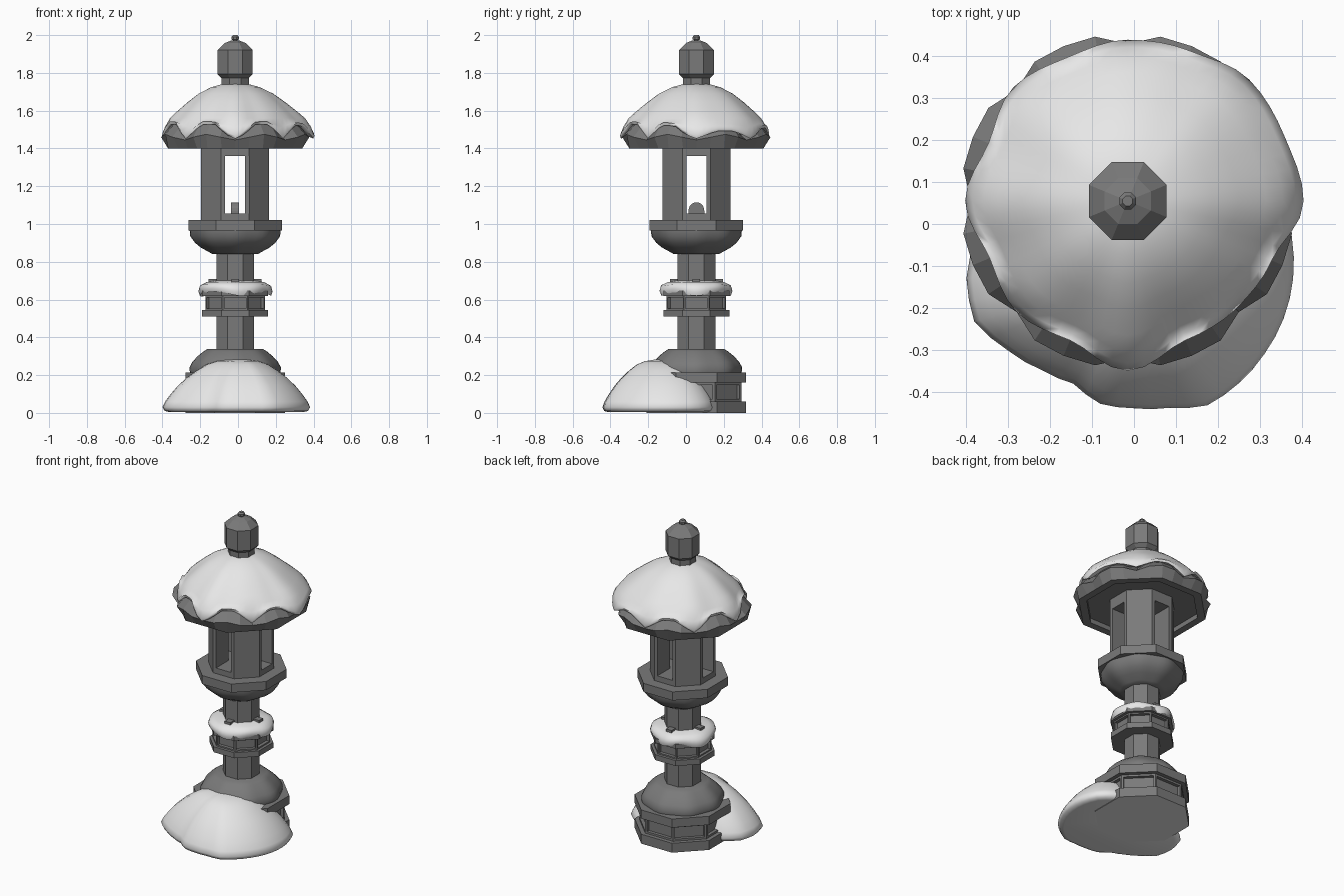
import bpy, bmesh, math
from math import cos, sin, pi, radians

cube = bpy.data.objects.get("Cube")
if cube:
    bpy.data.objects.remove(cube, do_unlink=True)

CX, CY = -0.015, 0.055   # lantern axis


def material(name, value):
    m = bpy.data.materials.new(name)
    m.use_nodes = True
    col = (value, value, value, 1)
    m.diffuse_color = col
    bsdf = m.node_tree.nodes["Principled BSDF"]
    bsdf.inputs["Base Color"].default_value = col
    bsdf.inputs["Roughness"].default_value = 0.9
    return m


STONE = material("dark stone", 0.195)
SNOW = material("snow white", 0.8)


def finish(name, bm, mat, smooth=None, at=(CX, CY)):
    bmesh.ops.recalc_face_normals(bm, faces=bm.faces)
    me = bpy.data.meshes.new(name)
    bm.to_mesh(me)
    bm.free()
    me.materials.append(mat)
    ob = bpy.data.objects.new(name, me)
    ob.location = (*at, 0)
    bpy.context.collection.objects.link(ob)
    if smooth:
        bpy.ops.object.select_all(action="DESELECT")
        ob.select_set(True)
        bpy.context.view_layer.objects.active = ob
        bpy.ops.object.shade_smooth_by_angle(angle=radians(smooth))
    return ob


def loft(rings):
    """Skin a stack of closed rings and cap both ends."""
    bm = bmesh.new()
    loops = [[bm.verts.new(p) for p in ring] for ring in rings]
    n = len(loops[0])
    for a, b in zip(loops, loops[1:]):
        for i in range(n):
            j = (i + 1) % n
            bm.faces.new((a[i], a[j], b[j], b[i]))
    bm.faces.new(loops[0][::-1])
    bm.faces.new(loops[-1])
    return bm


def ring(n, z, radius, phase=0.0):
    """radius is a number or a function of the angle; so is z."""
    pts = []
    for i in range(n):
        t = 2 * pi * i / n + phase
        r = radius(t) if callable(radius) else radius
        h = z(t) if callable(z) else z
        pts.append((r * cos(t), r * sin(t), h))
    return pts


def octagon(name, profile, panels=0.0):
    """Eight-sided stone turned from (apothem, z) pairs, with optional sunk panels."""
    bm = loft([ring(8, z, a / cos(pi / 8), pi / 8) for a, z in profile])
    if panels:
        bmesh.ops.recalc_face_normals(bm, faces=bm.faces)
        sides = [f for f in bm.faces if abs(f.normal.z) < 0.1]
        bmesh.ops.inset_individual(bm, faces=sides, thickness=panels)
        bmesh.ops.inset_individual(bm, faces=sides, thickness=0.0005, depth=-0.02)
    return finish(name, bm, STONE)


def blend(values):
    """Smooth periodic interpolation of evenly spaced values round the circle."""
    n = len(values)

    def f(t):
        u = (t / (2 * pi) * n) % n
        i = int(u)
        s = (1 - cos(pi * (u - i))) / 2
        return values[i % n] * (1 - s) + values[(i + 1) % n] * s
    return f


def corner(t):
    """0 at the middle of an octagon side, 1 at its corner."""
    u = (t / (pi / 4)) % 1
    return 1 - abs(2 * u - 1)


# Base plinth: two slabs with a panelled band between; its underside is snowy
base = octagon("base_slab", [(0.263, 0), (0.263, 0.06)])
base.data.materials.append(SNOW)
for p in base.data.polygons:
    p.material_index = 1 if p.normal.z < -0.9 else 0
octagon("base_band", [(0.238, 0.06), (0.238, 0.16)], 0.018)
octagon("base_cornice", [(0.263, 0.16), (0.263, 0.215)])


# Rounded lotus stones, gently lobed
def lotus(name, profile):
    rings = [ring(48, z, lambda t, r=r: r * (1 + 0.02 * cos(8 * t))) for r, z in profile]
    finish(name, loft(rings), STONE, 40)


lotus("base_lotus", [(0.235, 0.215), (0.238, 0.24), (0.222, 0.27),
                     (0.195, 0.3), (0.165, 0.325), (0.145, 0.338)])
lotus("bowl_lotus", [(0.12, 0.842), (0.133, 0.85), (0.178, 0.875),
                     (0.208, 0.9), (0.233, 0.935), (0.236, 0.965)])

# Shaft with its panelled collar
octagon("shaft", [(0.1, 0.33), (0.1, 0.85)])
octagon("collar_slab", [(0.175, 0.51), (0.175, 0.545)])
octagon("collar_band", [(0.158, 0.545), (0.158, 0.62)], 0.012)
octagon("collar_cornice", [(0.175, 0.62), (0.175, 0.648)])


def box(name, size, at, turn):
    bm = bmesh.new()
    bmesh.ops.create_cube(bm, size=1)
    for v in bm.verts:
        v.co = (v.co.x * size[0] + at[0], v.co.y * size[1], v.co.z * size[2] + at[1])
    finish(name, bm, STONE).rotation_euler.z = turn


for k in range(4):
    box("collar_tab_%d" % (k + 1), (0.05, 0.04, 0.025), (0.115, 0.697), k * pi / 2)

# Light chamber: floor, ceiling and four solid corner piers leaving crossed openings
octagon("platform", [(0.248, 0.965), (0.248, 1.02)])
octagon("chamber_floor", [(0.18, 1.02), (0.18, 1.055)])
octagon("chamber_ceiling", [(0.18, 1.36), (0.18, 1.435)])
A, W, E = 0.18, 0.053, 0.0746
PIER = [(A, W), (A, E), (E, A), (W, A), (W, W)]
for k in range(4):
    bm = loft([[(x, y, z) for x, y in PIER] for z in (1.055, 1.36)])
    finish("chamber_pier_%d" % (k + 1), bm, STONE).rotation_euler.z = k * pi / 2

# Small arched lamp on the chamber floor
arch = [(0.042 * cos(pi * i / 10), 1.07 + 0.045 * sin(pi * i / 10)) for i in range(11)]
arch = [(0.042, 1.055)] + arch + [(-0.042, 1.055)]
finish("lamp", loft([[(x, y, z) for y, z in arch] for x in (-0.021, 0.021)]), STONE)


# Roof: recessed underside, upturned corner lobes and a sloping top
def side(a):
    return lambda t: a / cos((t + pi / 8) % (pi / 4) - pi / 8)


def rim_radius(t):
    return 0.375 + 0.025 * min(1, 2 * corner(t))


roof = [ring(32, 1.43, side(0.31)), ring(32, 1.4, side(0.31)), ring(32, 1.4, side(0.355)),
        ring(32, lambda t: 1.445 + 0.03 * corner(t), rim_radius),
        ring(32, lambda t: 1.46 + 0.07 * min(1, 1.7 * corner(t)), 0.347),
        ring(32, 1.7, 0.07)]
finish("roof", loft(roof), STONE)

# Finial
octagon("finial_neck", [(0.072, 1.69), (0.072, 1.772)])
octagon("finial", [(0.072, 1.772), (0.093, 1.793), (0.093, 1.92), (0.055, 1.958), (0.02, 1.972)])
octagon("finial_knob", [(0.012, 1.965), (0.012, 1.973), (0.02, 1.978),
                        (0.02, 1.99), (0.012, 2.0)])

# Snow cap on the roof, drooping between the corner lobes
cap = blend([0.42, 0.405, 0.41, 0.388, 0.385, 0.372, 0.385, 0.36,
             0.388, 0.357, 0.375, 0.36, 0.405, 0.36, 0.365, 0.372])


def cap_edge(t):
    reach = min(1, max(0, (cap(t) - 0.365) / 0.04))
    return 1.452 + (0.075 - 0.035 * reach) * min(1, 1.5 * corner(t))


def scaled(f, s):
    return lambda t: f(t) * s


def rounder(s):
    """Follow the rim outline low down and a plain circle towards the top."""
    return lambda t: s * (cap(t) * s + 0.385 * (1 - s))


rings = [ring(64, lambda t: cap_edge(t) + 0.012, scaled(cap, 0.92)),
         ring(64, cap_edge, scaled(cap, 0.985)),
         ring(64, lambda t: cap_edge(t) + 0.015, cap),
         ring(64, lambda t: 1.515 + 0.3 * (cap_edge(t) - 1.452), scaled(cap, 0.955))]
for s, z in [(0.89, 1.56), (0.8, 1.594), (0.65, 1.645), (0.5, 1.69), (0.33, 1.724), (0.15, 1.744)]:
    rings.append(ring(64, z, rounder(s)))
finish("roof_snow", loft(rings), SNOW, 80)

# Snow on the collar
pad = blend([0.194, 0.185, 0.176, 0.188, 0.178, 0.194, 0.185, 0.19, 0.192, 0.182, 0.18])
droop = blend([-0.01, 0.012, -0.012, 0.01, -0.014, 0.006, 0.012, -0.01, 0.008])
rings = []
for s, z, d in [(0.9, 0.64, 1), (0.98, 0.63, 1), (1.02, 0.65, 0.8), (0.98, 0.676, 0.4),
                (0.8, 0.692, 0), (0.5, 0.702, 0)]:
    rings.append(ring(48, lambda t, z=z, d=d: z + d * droop(t), scaled(pad, s)))
finish("collar_snow", loft(rings), SNOW, 80)

# Snow drift heaped against the front of the base
drift = blend([0.38, 0.39, 0.395, 0.375, 0.325, 0.24, 0.2, 0.2, 0.22, 0.27, 0.34, 0.39,
               0.4, 0.395, 0.346, 0.31, 0.29, 0.31, 0.31, 0.32, 0.35, 0.354, 0.36, 0.37])
rings = [ring(48, z, scaled(drift, s)) for s, z in
         [(0.9, 0.004), (0.97, 0.01), (1, 0.03), (0.965, 0.06), (0.89, 0.1), (0.8, 0.142),
          (0.68, 0.186), (0.55, 0.224), (0.42, 0.256), (0.28, 0.274), (0.1, 0.283)]]
finish("base_snow", loft(rings), SNOW, 80, at=(0, -0.13))
